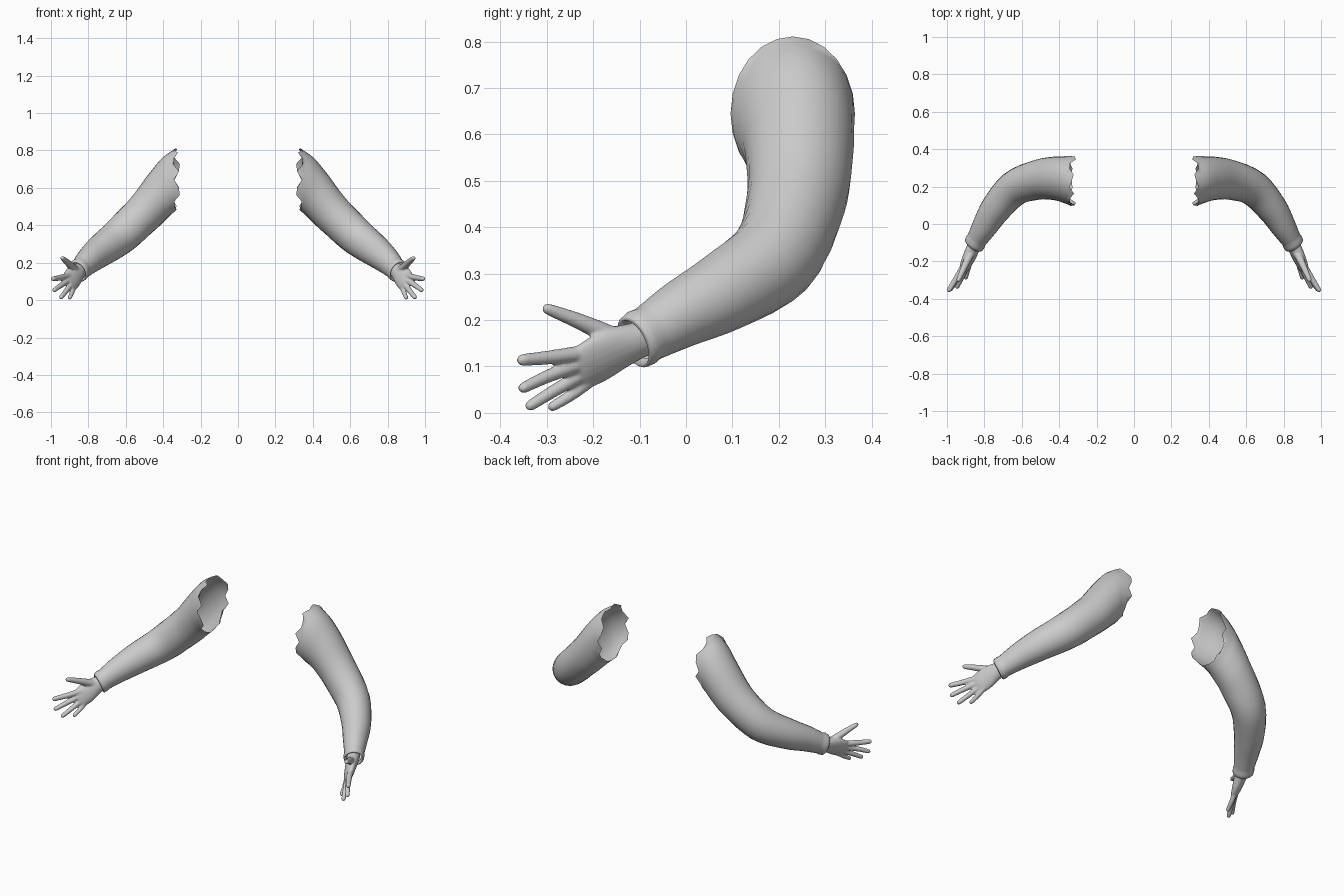
import bpy, bmesh, math
from mathutils import Vector

if "Cube" in bpy.data.objects:
    bpy.data.objects.remove(bpy.data.objects["Cube"])

SIDES = 24
grey = bpy.data.materials.new("plain grey")
grey.diffuse_color = (0.6, 0.6, 0.6, 1)
grey.use_nodes = True
grey.node_tree.nodes["Principled BSDF"].inputs["Base Color"].default_value = grey.diffuse_color


def ellipse(c, s, u, a, b, n):
    return [c + s * a * math.cos(t) + u * b * math.sin(t)
            for t in (2 * math.pi * i / n for i in range(n))]


def loft(bm, rings, caps):
    rows = [[bm.verts.new(p) for p in r] for r in rings]
    n = len(rows[0])
    for r0, r1 in zip(rows, rows[1:]):
        for i in range(n):
            j = (i + 1) % n
            bm.faces.new((r0[i], r0[j], r1[j], r1[i]))
    if caps:
        bm.faces.new(rows[0][::-1])
        bm.faces.new(rows[-1])
    return rows


def spline(keys, steps):
    """Smooth interpolation through rows of numbers."""
    out = []
    for k in range(len(keys) - 1):
        p0, p1 = keys[max(k - 1, 0)], keys[k]
        p2, p3 = keys[k + 1], keys[min(k + 2, len(keys) - 1)]
        for q in range(steps):
            t = q / steps
            out.append([0.5 * (2 * b + (c - a) * t + (2 * a - 5 * b + 4 * c - d) * t * t
                               + (3 * b - a - 3 * c + d) * t ** 3)
                        for a, b, c, d in zip(p0, p1, p2, p3)])
    return out + [list(keys[-1])]


def finish(bm, name, remesh=False):
    bmesh.ops.recalc_face_normals(bm, faces=bm.faces)
    me = bpy.data.meshes.new(name)
    bm.to_mesh(me)
    bm.free()
    me.materials.append(grey)
    ob = bpy.data.objects.new(name, me)
    bpy.context.collection.objects.link(ob)
    for p in me.polygons:
        p.use_smooth = True
    if remesh:  # blend overlapping pieces into one skin
        m = ob.modifiers.new("blend", 'REMESH')
        m.mode = 'VOXEL'
        m.voxel_size = 0.004
        m.use_smooth_shade = True
        s = ob.modifiers.new("soften", 'SMOOTH')
        s.factor, s.iterations = 0.5, 5
    mir = ob.modifiers.new("other side", 'MIRROR')
    mir.use_mirror_merge = False
    return ob


# Sleeve: centre, direction, half width, half height
arm = [
    (.333, .230, .645, 1, 0, 0, .134, .166),
    (.380, .238, .610, .99, 0, -.13, .124, .156),
    (.430, .244, .555, .96, 0, -.29, .116, .136),
    (.515, .237, .455, .86, -.06, -.50, .107, .110),
    (.640, .190, .335, .60, -.45, -.55, .095, .100),
    (.740, .080, .260, .55, -.75, -.40, .082, .086),
    (.800, -.015, .210, .53, -.75, -.40, .068, .072),
    (.840, -.082, .170, .53, -.75, -.40, .055, .060),
]
cuff = [
    (.848, -.096, .162, .53, -.75, -.40, .058, .063),
    (.856, -.110, .153, .53, -.75, -.40, .056, .060),
    (.858, -.114, .150, .53, -.75, -.40, .050, .054),
    (.850, -.100, .159, .53, -.75, -.40, .042, .046),
]
rings = []
for x, y, z, dx, dy, dz, a, b in spline(arm, 4) + cuff:
    d = Vector((dx, dy, dz)).normalized()
    s = Vector((-d.y, d.x, 0)).normalized()
    rings.append(ellipse(Vector((x, y, z)), s, d.cross(s) * -1 if d.cross(s).z < 0 else d.cross(s),
                         a, b, SIDES))
# Torn shoulder edge
jag = (.010, -.016, -.022, .008, .012, -.010, 0, .012, -.012, .010, .014, -.018)
for i, p in enumerate(rings[0]):
    p.x += jag[i % 12] * (0.4 if 15 < i < 21 else 1)
bm = bmesh.new()
loft(bm, rings, False)
finish(bm, "sleeve")

# Hand: palm frame
L = Vector((.08, -.15, -.06)).normalized()
W = Vector((.055, -.03, .07))
W = (W - L * W.dot(L)).normalized()
N = L.cross(W)
palm = [(.842, -.086, .163, .040, .034), (.853, -.112, .153, .043, .035),
        (.865, -.140, .142, .050, .033), (.882, -.180, .122, .058, .028),
        (.900, -.222, .100, .055, .021), (.908, -.246, .092, .045, .013)]
bm = bmesh.new()
loft(bm, [ellipse(Vector(r[:3]), W, N, r[3], r[4], 20) for r in spline(palm, 3)], True)

# Fingers: base, middle, tip points, base and tip radius
fingers = [
    ((.870, -.150, .160), (.905, -.225, .195), (.938, -.298, .224), .024, .012),
    ((.905, -.215, .130), (.950, -.290, .120), (.988, -.352, .114), .018, .013),
    ((.900, -.220, .108), (.945, -.295, .080), (.982, -.350, .054), .017, .012),
    ((.890, -.215, .088), (.918, -.280, .050), (.945, -.335, .016), .016, .012),
    ((.877, -.200, .075), (.888, -.245, .040), (.899, -.287, .014), .015, .011),
]
for base, mid, tip, r0, r1 in fingers:
    path = [Vector(p) for p in spline([base, mid, tip], 5)]
    d = (path[-1] - path[0]).normalized()
    s = (W - d * W.dot(d)).normalized()
    u = d.cross(s)
    sect = []
    for i, p in enumerate(path):
        r = r0 + (r1 - r0) * i / (len(path) - 1)
        sect.append(ellipse(p, s, u, r, r, 12))
    for k in (30, 60, 82):  # rounded fingertip
        a = math.radians(k)
        sect.append(ellipse(path[-1] + d * r1 * math.sin(a), s, u,
                            r1 * math.cos(a), r1 * math.cos(a), 12))
    loft(bm, sect, True)
finish(bm, "hand", True)
